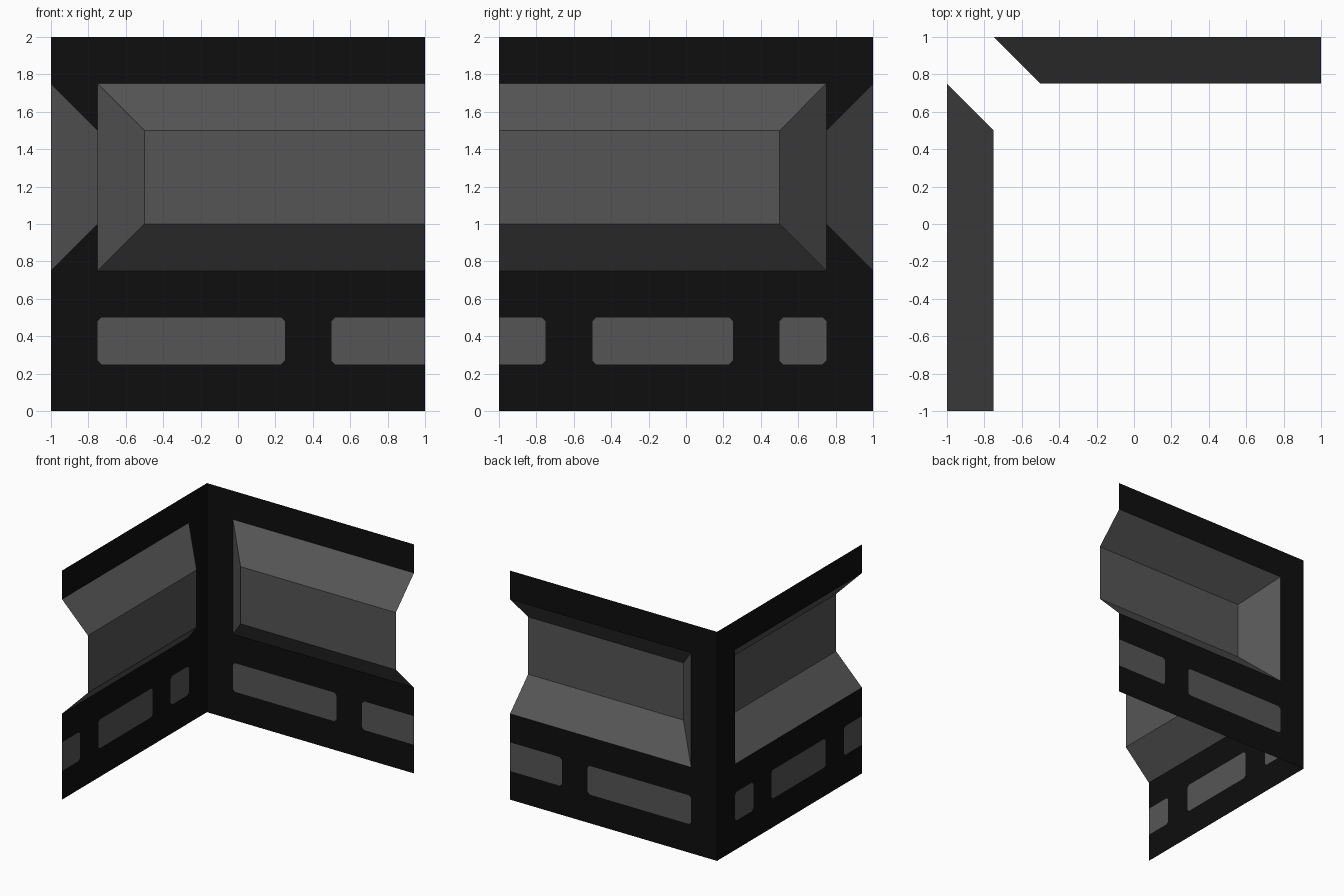
import bpy, bmesh

if "Cube" in bpy.data.objects:
    bpy.data.objects.remove(bpy.data.objects["Cube"])


def material(name, v):
    m = bpy.data.materials.new(name)
    m.diffuse_color = (v, v, v, 1)
    m.use_nodes = True
    m.node_tree.nodes["Principled BSDF"].inputs["Base Color"].default_value = m.diffuse_color
    return m


BLACK = material("black wall", 0.0044)
GREY = material("grey panel", 0.091)


# t = distance from the shared corner, d = depth into the room, z = height
def on_back(t, d, z):
    return (t - 1, 1 - d, z)


def on_left(t, d, z):
    return (-1 + d, 1 - t, z)


def finish(bm, name, mats, flip):
    if flip:
        bmesh.ops.reverse_faces(bm, faces=bm.faces[:])
    me = bpy.data.meshes.new(name)
    bm.to_mesh(me)
    bm.free()
    for m in mats:
        me.materials.append(m)
    bpy.context.collection.objects.link(bpy.data.objects.new(name, me))


def wall_sheet(name, cuts, place, flip):
    """Thin black sheet with a panel opening and a row of flush grey plates."""
    rows = [0, 0.25, 0.5, 0.75, 1.75, 2]
    bm = bmesh.new()
    grid = [[bm.verts.new(place(t, 0, z)) for t in cuts] for z in rows]
    for r in range(len(rows) - 1):
        for c in range(len(cuts) - 1):
            if r == 3 and c > 0:      # opening for the recessed panel
                continue
            f = bm.faces.new((grid[r][c], grid[r][c + 1],
                              grid[r + 1][c + 1], grid[r + 1][c]))
            f.material_index = int(r == 1 and c % 2 == 1)
    # clip the plate corners
    corners = [v for r in (1, 2) for v in grid[r][1:-1]]
    bmesh.ops.bevel(bm, geom=corners, offset=0.02, offset_type='OFFSET',
                    segments=1, profile=0.5, affect='VERTICES', material=0)
    finish(bm, name, [BLACK, GREY], flip)


def bulge_panel(name, place, flip):
    """Sloped panel pushed into the room, open at its far end."""
    profile = [(0.75, 0), (1, 0.25), (1.5, 0.25), (1.75, 0)]
    bm = bmesh.new()
    near = [bm.verts.new(place(0.25 + d, d, z)) for z, d in profile]
    far = [bm.verts.new(place(2, d, z)) for z, d in profile]
    for i in range(3):
        bm.faces.new((near[i], far[i], far[i + 1], near[i + 1]))
    bm.faces.new(near)                # sloped end beside the corner
    finish(bm, name, [GREY], flip)


wall_sheet("back_wall", [0, 0.25, 1.25, 1.5, 2], on_back, False)
wall_sheet("left_wall", [0, 0.25, 0.5, 0.75, 1.5, 1.75, 2], on_left, True)
bulge_panel("back_panel", on_back, False)
bulge_panel("left_panel", on_left, True)
